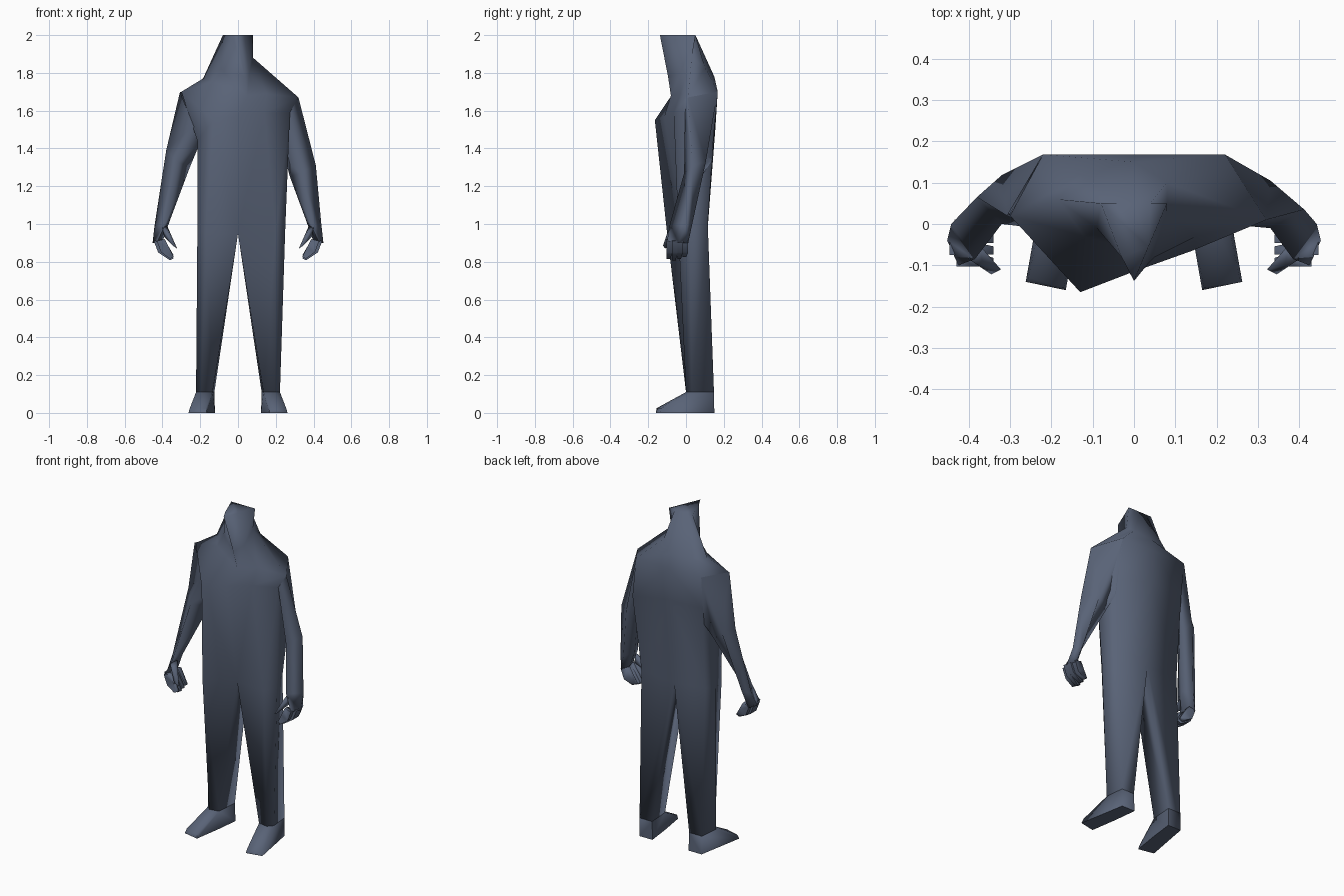
import bpy, bmesh, math

if "Cube" in bpy.data.objects:
    bpy.data.objects.remove(bpy.data.objects["Cube"])

cloth = bpy.data.materials.new("slate blue")
cloth.diffuse_color = (0.10, 0.125, 0.185, 1)
cloth.use_nodes = True
cloth.node_tree.nodes["Principled BSDF"].inputs["Base Color"].default_value = cloth.diffuse_color


def finish(name, bm, angle=180):
    bmesh.ops.remove_doubles(bm, verts=bm.verts, dist=0.0005)
    bmesh.ops.recalc_face_normals(bm, faces=bm.faces)
    me = bpy.data.meshes.new(name)
    bm.to_mesh(me)
    bm.free()
    me.materials.append(cloth)
    ob = bpy.data.objects.new(name, me)
    bpy.context.collection.objects.link(ob)
    bpy.ops.object.select_all(action='DESELECT')
    ob.select_set(True)
    bpy.context.view_layer.objects.active = ob
    bpy.ops.object.shade_smooth_by_angle(angle=math.radians(angle))
    return ob


def hull(name, pts, angle=80):
    bm = bmesh.new()
    for p in pts:
        bm.verts.new(p)
    res = bmesh.ops.convex_hull(bm, input=bm.verts)
    loose = [g for g in res["geom_interior"] if isinstance(g, bmesh.types.BMVert)]
    bmesh.ops.delete(bm, geom=loose, context='VERTS')
    return finish(name, bm, angle)


def loft(bm, rings, open_from=99):
    """Skin rings; from ring index open_from on, leave out the closing strip."""
    vs = [[bm.verts.new(p) for p in r] for r in rings]
    n = len(rings[0])
    for k in range(len(vs) - 1):
        for i in range(n - 1 if k >= open_from else n):
            j = (i + 1) % n
            bm.faces.new((vs[k][i], vs[k][j], vs[k + 1][j], vs[k + 1][i]))
    return vs


def flip(pts):
    return [(-x, y, z) for x, y, z in pts]


# torso, legs and neck: two half lofts welded along the middle
# ring order: inner front, outer front, side, outer back, inner back
ankle = [(-.135, .01, .11), (-.195, 0, .11), (-.222, .03, .11), (-.21, .148, .11), (-.125, .148, .11)]
left = [ankle,
        [(0, -.01, .95), (-.17, -.10, .95), (-.215, .02, .97), (-.21, .115, 1.0), (0, .115, .98)],
        [(0, -.115, 1.57), (-.13, -.165, 1.55), (-.215, 0, 1.44), (-.215, .15, 1.5), (0, .155, 1.5)],
        [(.05, -.08, 1.68), (-.12, -.03, 1.75), (-.30, .02, 1.70), (-.22, .168, 1.70), (0, .168, 1.70)],
        [(.035, -.095, 1.78), (-.09, -.01, 1.82), (-.185, .06, 1.77), (-.13, .12, 1.77), (0, .15, 1.78)],
        [(0, -.138, 2), (-.03, -.08, 2), (-.08, .05, 2), (-.04, .05, 2), (0, .05, 2)]]
right = [flip(ankle),
         [(0, -.01, .95), (.20, -.04, .95), (.25, .02, .97), (.22, .115, 1.0), (0, .115, .98)],
         [(0, -.115, 1.57), (.14, -.065, 1.59), (.275, -.005, 1.59), (.26, .145, 1.45), (0, .155, 1.5)],
         [(.05, -.08, 1.68), (.15, -.03, 1.69), (.32, .01, 1.67), (.22, .168, 1.70), (0, .168, 1.70)],
         [(.035, -.095, 1.78), (.06, -.03, 1.80), (.08, .03, 1.88), (.08, .10, 1.83), (0, .15, 1.78)],
         [(0, -.138, 2), (.035, -.055, 2), (.08, .05, 2), (.04, .05, 2), (0, .05, 2)]]
bm = bmesh.new()
loft(bm, left, 1)
loft(bm, right, 1)
bmesh.ops.remove_doubles(bm, verts=bm.verts, dist=0.0005)
bmesh.ops.holes_fill(bm, edges=[e for e in bm.edges if e.is_boundary], sides=0)
finish("torso_legs_and_neck", bm, 100)

# feet turned slightly outwards
foot = ankle + [(-.262, -.14, 0), (-.165, -.16, 0), (-.255, -.13, .025), (-.17, -.155, .025),
                (-.21, .15, 0), (-.122, .15, 0), (-.14, 0, 0)]
hull("left_foot", foot)
hull("right_foot", flip(foot))

# arms: diamond rings of outer, back, inner, front points
wrist = [(-.442, 0, .99), (-.40, .033, 1.0), (-.36, -.02, 1.02), (-.385, -.085, 1.0)]
palm = [(-.452, -.04, .90), (-.43, .012, .90), (-.395, -.02, .92), (-.425, -.10, .91)]
arm_l = [[(-.307, .02, 1.70), (-.22, .168, 1.70), (-.205, .14, 1.42), (-.235, -.01, 1.52)],
         [(-.38, .065, 1.39), (-.32, .118, 1.38), (-.255, .09, 1.30), (-.32, 0, 1.33)], wrist, palm]
arm_r = [[(.32, .01, 1.67), (.22, .168, 1.70), (.25, .14, 1.34), (.275, -.005, 1.59)],
         [(.412, .035, 1.31), (.33, .105, 1.33), (.275, .08, 1.25), (.33, -.01, 1.27)],
         flip(wrist), flip(palm)]
for side, rings in (("left", arm_l), ("right", arm_r)):
    bm = bmesh.new()
    vs = loft(bm, rings)
    bm.faces.new(vs[-1])
    finish(side + "_arm", bm, 120)

# curled fingers and thumb; outer fingers sit further in on the round palm
for side, s in (("left", 1), ("right", -1)):
    for i, inset in enumerate((.018, .002, .002, .014)):
        y = -.088 + .028 * i
        tip = .808 + .008 * abs(i - 1)
        pts = [(x + inset, y + d, z) for d in (-.015, .015)
               for x, z in ((-.448, .91), (-.405, .92), (-.425, .85), (-.385, .875))]
        pts += [(x, y - .004 + d, z) for d in (-.01, .01)
                for x, z in ((-.36, tip), (-.34, tip + .010), (-.36, tip + .035))]
        hull(f"{side}_finger_{i + 1}", [(s * x, yy, z) for x, yy, z in pts])
    thumb = [(-.40, -.085, .98), (-.375, -.05, .99), (-.39, -.06, .93), (-.365, -.10, .95),
             (-.345, -.122, .885), (-.322, -.11, .87), (-.335, -.095, .88), (-.35, -.10, .92)]
    hull(side + "_thumb", [(s * x, y, z) for x, y, z in thumb])
